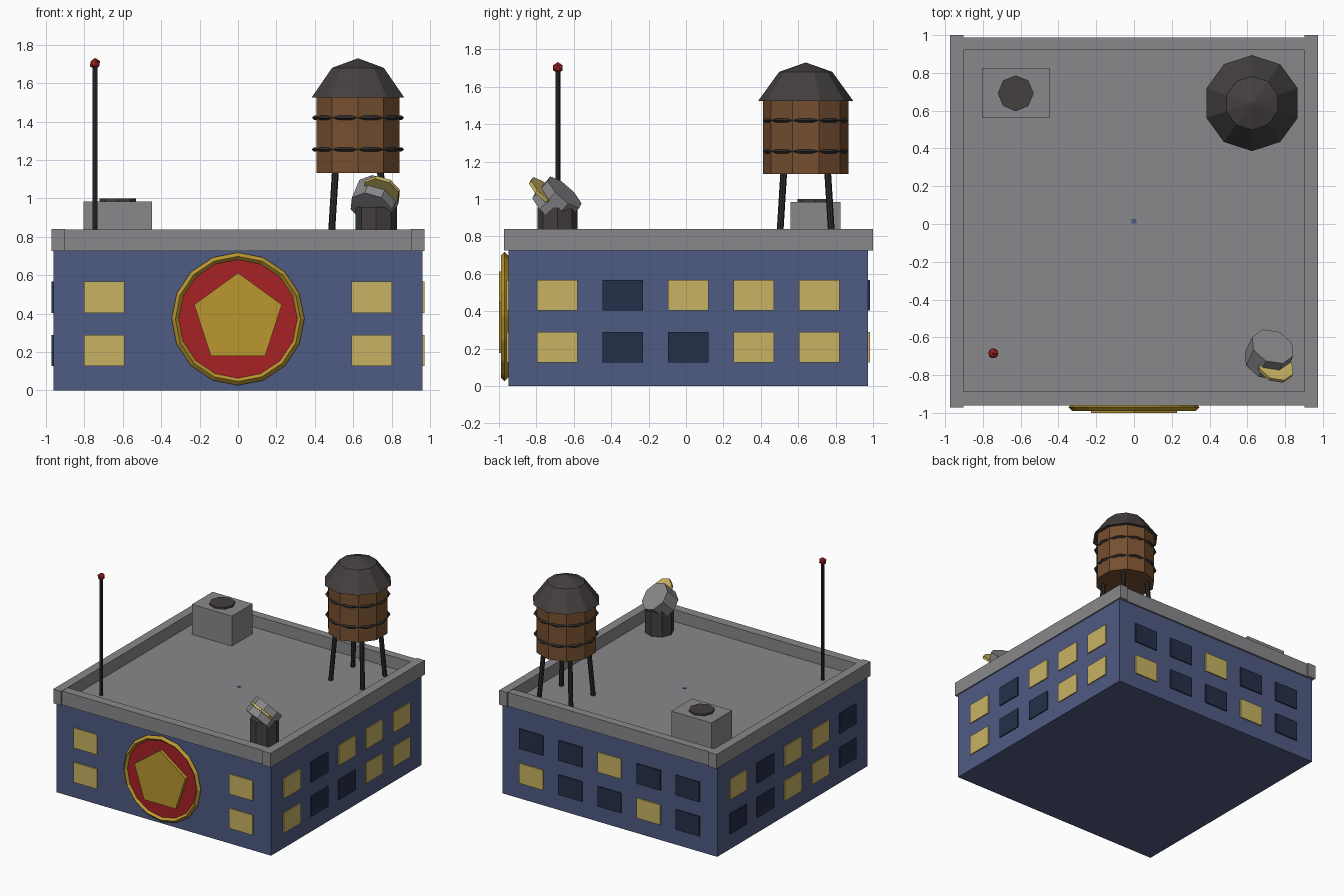
import bpy
from math import radians, pi, sin, cos
from mathutils import Vector, Euler

cube = bpy.data.objects.get("Cube")
if cube:
    bpy.data.objects.remove(cube, do_unlink=True)


def material(name, rgb):
    m = bpy.data.materials.new(name)
    m.use_nodes = True
    color = (*rgb, 1)
    m.diffuse_color = color
    bsdf = next(n for n in m.node_tree.nodes if n.type == 'BSDF_PRINCIPLED')
    bsdf.inputs["Base Color"].default_value = color
    return m


BLUE = material("wall_blue", (.078, .104, .225))
GREY = material("concrete_grey", (.25, .25, .265))
LIT = material("lit_yellow", (.58, .45, .125))
DARK = material("unlit_navy", (.018, .028, .065))
GOLD = material("gold", (.49, .31, .03))
RED = material("red", (.39, .015, .018))
WOOD = material("tank_wood", (.18, .08, .03))
CHARCOAL = material("charcoal", (.058, .05, .05))
METAL = material("black_metal", (.028, .026, .026))


def finish(name, mat):
    ob = bpy.context.object
    ob.name = ob.data.name = name
    ob.data.materials.clear()
    ob.data.materials.append(mat)
    return ob


def box(name, mat, x, y, z):
    """Box from (low, high) pairs on each axis."""
    spans = (x, y, z)
    bpy.ops.mesh.primitive_cube_add(size=1, location=[(a + b) / 2 for a, b in spans])
    ob = finish(name, mat)
    ob.scale = [b - a for a, b in spans]
    return ob


def cylinder(name, mat, loc, radius, depth, sides=8, rot=(0, 0, 0)):
    bpy.ops.mesh.primitive_cylinder_add(vertices=sides, radius=radius, depth=depth,
                                        location=loc, rotation=rot)
    return finish(name, mat)


def rod(name, mat, start, end, radius, sides=8):
    start, end = Vector(start), Vector(end)
    axis = end - start
    rot = axis.to_track_quat('Z', 'Y').to_euler()
    return cylinder(name, mat, (start + end) / 2, radius, axis.length, sides, rot)


def ring(name, mat, loc, major, minor, sides, rot=(0, 0, 0)):
    bpy.ops.mesh.primitive_torus_add(major_segments=sides, minor_segments=4, location=loc,
                                     major_radius=major, minor_radius=minor, rotation=rot)
    return finish(name, mat)


def frustum(name, mat, loc, r1, r2, depth, sides):
    bpy.ops.mesh.primitive_cone_add(vertices=sides, radius1=r1, radius2=r2, depth=depth,
                                    location=(loc[0], loc[1], loc[2] + depth / 2))
    return finish(name, mat)


# Building block and roof
MID_Y, HALF, ROOF = .012, .962, .742
box("building_walls", BLUE, (-HALF, HALF), (MID_Y - HALF, MID_Y + HALF), (0, .732))
box("roof_deck", GREY, (-.92, .92), (-.91, .94), (.726, ROOF))
box("roof_drain", BLUE, (-.012, .012), (.003, .027), (ROOF - .004, ROOF + .003))

# Parapet: full-length side walls, slightly recessed front and back walls
for s, side in ((1, "left"), (-1, "right")):
    box(f"parapet_{side}", GREY, sorted((s * .902, s * .973)), (-.972, 1.0), (.725, .84))
box("parapet_front", GREY, (-.905, .905), (-.96, -.888), (.725, .838))
box("parapet_back", GREY, (-.905, .905), (.922, .988), (.725, .838))

# Windows: one letter per column, L lit and D dark, for upper and lower rows
ROWS = ((.485, 0), (.207, 1))
FACADES = {
    "left": (("LDLLL", "LDDLL"), [.35 * i for i in range(-2, 3)]),
    "right": (("DLLDL", "DLLDD"), [.35 * i for i in range(-2, 3)]),
    "back": (("DDLDD", "DLDDL"), [.35 * i for i in range(-2, 3)]),
    "front": (("LL", "LL"), (-.697, .697)),
}
for side, (pattern, centres) in FACADES.items():
    sign = 1 if side in ("left", "back") else -1
    across = sorted((sign * (HALF - .005), sign * (HALF + .009)))
    for z, row in ROWS:
        for i, c in enumerate(centres):
            mat = LIT if pattern[row][i] == "L" else DARK
            if side in ("left", "right"):
                x, y = across, (MID_Y + c - .108, MID_Y + c + .108)
            else:
                x, y = (c - .106, c + .106), [a + MID_Y for a in across]
            box(f"window_{side}_{row}_{i}", mat, x, y, (z - .081, z + .081))

# Front emblem: gold ring, red disc, gold pentagon
FACE = (pi / 2, 0, 0)
ring("emblem_ring", GOLD, (0, -.97, .372), .326, .02, 16, FACE)
cylinder("emblem_disc", RED, (0, -.958, .372), .326, .03, 16, FACE)
# turned so that one corner points up
cylinder("emblem_pentagon", GOLD, (0, -.975, .372), .24, .05, 5, (pi / 2, 0, 0))

# Water tower
TX, TY = .625, .64
for sx in (-1, 1):
    for sy in (-1, 1):
        rod("tower_leg", METAL, (TX + sx * .143, TY + sy * .143, ROOF - .01),
            (TX + sx * .117, TY + sy * .117, 1.15), .018)
cylinder("tower_tank", WOOD, (TX, TY, 1.333), .228, .4, 10)
for z in (1.255, 1.42):
    ring("tower_band", METAL, (TX, TY, z), .229, .011, 10)
frustum("tower_roof_lower", CHARCOAL, (TX, TY, 1.525), .254, .142, .155, 10)
frustum("tower_roof_cap", CHARCOAL, (TX, TY, 1.68), .142, 0, .05, 10)

# Antenna with warning lamp
rod("antenna_mast", METAL, (-.745, -.685, ROOF - .01), (-.745, -.685, 1.7), .013)
bpy.ops.mesh.primitive_ico_sphere_add(subdivisions=1, radius=.03, location=(-.745, -.685, 1.702))
finish("antenna_lamp", RED)

# Roof vent
box("vent_box", GREY, (-.805, -.447), (.56, .825), (ROOF - .01, .985))
cylinder("vent_cover", CHARCOAL, (-.626, .692, .99), .095, .02, 8)

# Searchlight: pedestal, tilted drum, lens disc standing out of the drum
cylinder("searchlight_base", CHARCOAL, (.72, -.687, .845), .108, .22, 8)
tilt = Euler((radians(-45), 0, radians(-25)))
drum = Vector((.715, -.69, .99))
cylinder("searchlight_drum", GREY, drum, .12, .13, 8, tilt)
cylinder("searchlight_lens", LIT, drum + Vector((.37, -.76, .55)) * .09, .1, .02, 8, tilt)
